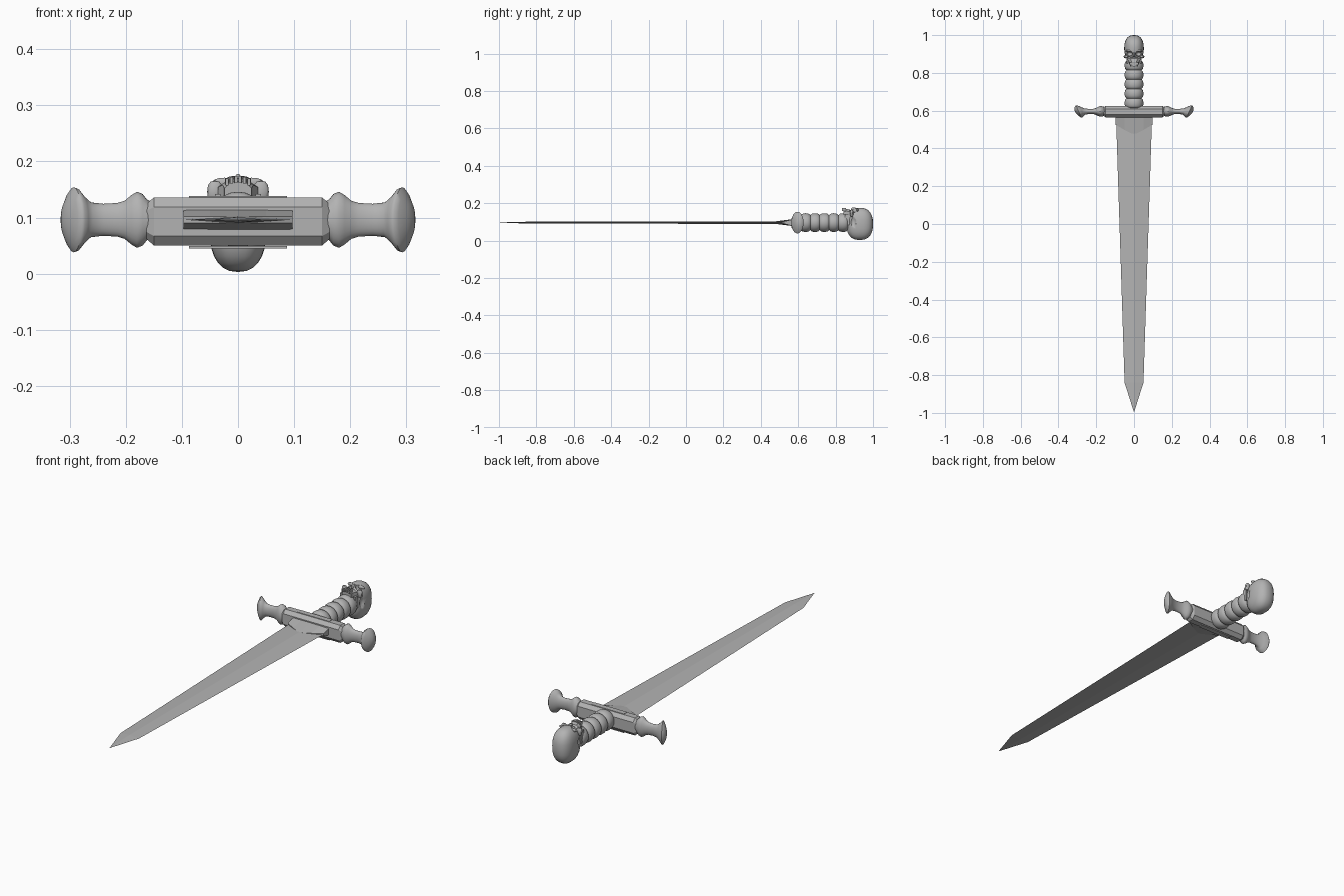
import bpy, bmesh, math
from mathutils import Vector

if "Cube" in bpy.data.objects:
    bpy.data.objects.remove(bpy.data.objects["Cube"])

ZC = 0.096
steel = bpy.data.materials.new("grey_steel")
steel.diffuse_color = (0.45, 0.45, 0.45, 1)
steel.use_nodes = True
steel.node_tree.nodes["Principled BSDF"].inputs["Base Color"].default_value = steel.diffuse_color


def finish(name, bm, angle=30):
    bmesh.ops.recalc_face_normals(bm, faces=bm.faces)
    me = bpy.data.meshes.new(name)
    bm.to_mesh(me)
    bm.free()
    ob = bpy.data.objects.new(name, me)
    bpy.context.collection.objects.link(ob)
    me.materials.append(steel)
    bpy.ops.object.select_all(action='DESELECT')
    ob.select_set(True)
    bpy.context.view_layer.objects.active = ob
    if angle:
        bpy.ops.object.shade_smooth_by_angle(angle=math.radians(angle))
    return ob


def loft(name, rings, angle=30):
    """Skin a list of equal-length point rings and cap both ends."""
    bm = bmesh.new()
    vs = [[bm.verts.new(p) for p in r] for r in rings]
    n = len(rings[0])
    for a, b in zip(vs, vs[1:]):
        for i in range(n):
            j = (i + 1) % n
            bm.faces.new((a[i], a[j], b[j], b[i]))
    bm.faces.new(vs[0])
    bm.faces.new(vs[-1])
    return finish(name, bm, angle)


def spow(v, e):
    return math.copysign(abs(v) ** e, v)


def ellipsoid(name, c, r, e=1.0, seg=24, angle=40):
    """Ellipsoid; e below 1 makes it boxier."""
    bm = bmesh.new()
    bmesh.ops.create_uvsphere(bm, u_segments=seg, v_segments=seg // 2, radius=1)
    for v in bm.verts:
        v.co = Vector([c[i] + r[i] * spow(v.co[i], e) for i in range(3)])
    return finish(name, bm, angle)


def box(name, c, size, taper=1.0):
    """Box whose x width shrinks by taper towards -y."""
    bm = bmesh.new()
    bmesh.ops.create_cube(bm, size=1)
    for v in bm.verts:
        t = taper if v.co.y < 0 else 1
        v.co = Vector((c[0] + v.co.x * size[0] * t, c[1] + v.co.y * size[1],
                       c[2] + v.co.z * size[2]))
    return finish(name, bm, 0)


# Blade: thin diamond section tapering to a point
loft("blade", [[(-w, y, ZC), (0, y, ZC + h), (w, y, ZC), (0, y, ZC - h)]
               for y, w, h in [(0.57, 0.095, 0.007), (0.53, 0.094, 0.007),
                               (-0.84, 0.05, 0.005), (-0.995, 0.0008, 0.0008)]], 0)

# Blade collar: wedge with a V-shaped lower edge
cols = [(-0.097, 0.525), (-0.05, 0.498), (0, 0.472), (0.05, 0.498), (0.097, 0.525)]
loft("blade_collar", [[(x, 0.575, ZC - 0.019), (x, 0.575, ZC + 0.019),
                       (x, y, ZC + 0.006), (x, y, ZC - 0.006)] for x, y in cols], 0)

# Guard block: long bar with chamfered edges and ends
octa = [(-0.03, -0.026), (-0.03, 0.026), (-0.015, 0.043), (0.015, 0.043),
        (0.03, 0.026), (0.03, -0.026), (0.015, -0.043), (-0.015, -0.043)]
loft("guard_block", [[(x, 0.595 + y * s, 0.093 + z * s) for y, z in octa]
                     for x, s in [(-0.163, 0.72), (-0.15, 1), (0.15, 1), (0.163, 0.72)]], 0)
for side, z in (("upper", 0.136), ("lower", 0.047)):
    box("guard_plate_" + side, (0, 0.595, z), (0.175, 0.026, 0.004))

# Guard arms: turned oval spindles with slanted flared caps: x, y radius, z radius, slant
arm = [(0.15, 0.024, 0.03, 0), (0.162, 0.025, 0.036, 0), (0.17, 0.028, 0.046, 0),
       (0.18, 0.028, 0.05, 0), (0.19, 0.024, 0.044, 0), (0.202, 0.018, 0.034, 0),
       (0.215, 0.014, 0.03, 0), (0.24, 0.0135, 0.0285, 0.1), (0.262, 0.017, 0.031, 0.2),
       (0.275, 0.025, 0.042, 0.35), (0.287, 0.032, 0.056, 0.45), (0.293, 0.033, 0.058, 0.45),
       (0.299, 0.029, 0.05, 0.45), (0.308, 0.018, 0.03, 0.45), (0.313, 0.006, 0.01, 0.45)]
for side, s in (("left", -1), ("right", 1)):
    rings = []
    for x, ry, rz, k in arm:
        ring = []
        for i in range(24):
            a = math.tau * i / 24
            dy = ry * math.cos(a)
            ring.append((s * (x + k * dy), 0.596 + dy, ZC + rz * math.sin(a)))
        rings.append(ring)
    loft("guard_arm_" + side, rings, 45)

# Grip: row of rounded ridges
rings = []
for i in range(41):
    r = 0.040 + 0.010 * math.sqrt(abs(math.sin(math.pi * i / 8)))
    rings.append([(r * math.cos(math.tau * j / 24), 0.615 + 0.25 * i / 40,
                   ZC + r * math.sin(math.tau * j / 24)) for j in range(24)])
loft("grip", rings, 50)

# Skull pommel, face towards +z and crown towards +y
cranium = ellipsoid("skull_cranium", (0, 0.929, 0.089), (0.052, 0.071, 0.086), 0.82, 28)
cutters = []
for s in (-1, 1):
    cutters.append(ellipsoid("eye_cutter", (s * 0.024, 0.902, 0.17), (0.016, 0.013, 0.03), 1, 16))
    cutters.append(ellipsoid("temple_cutter", (s * 0.06, 0.893, 0.1), (0.022, 0.018, 0.035), 1, 16))
cutters.append(ellipsoid("nose_cutter", (0, 0.879, 0.168), (0.008, 0.012, 0.02), 1, 12))
for c in cutters:
    m = cranium.modifiers.new("cut", 'BOOLEAN')
    m.operation = 'DIFFERENCE'
    m.object = c
    c.hide_render = True
    c.hide_viewport = True

# Face: cheeks, brows, nose bridge, jaw and teeth
for side, s in (("left", -1), ("right", 1)):
    ellipsoid("cheekbone_" + side, (s * 0.041, 0.886, 0.146), (0.014, 0.009, 0.02), 0.8, 12)
    ellipsoid("brow_" + side, (s * 0.024, 0.917, 0.162), (0.022, 0.006, 0.009), 0.9, 12)
    box("jaw_side_" + side, (s * 0.036, 0.862, 0.112), (0.01, 0.024, 0.06))
ellipsoid("nose_bridge", (0, 0.896, 0.167), (0.006, 0.014, 0.011), 0.9, 12)
loft("upper_jaw", [[(-w, y, 0.11), (w, y, 0.11), (w, y, z - 0.014),
                    (w * 0.5, y, z - 0.002), (-w * 0.5, y, z - 0.002), (-w, y, z - 0.014)]
                   for y, w, z in [(0.842, 0.024, 0.166), (0.858, 0.027, 0.172),
                                   (0.875, 0.036, 0.168), (0.89, 0.036, 0.15)]], 0)
for i in range(6):
    x = (i - 2.5) * 0.0078
    box("tooth", (x, 0.845, 0.168 - 12 * x * x), (0.0066, 0.02, 0.012), 0.8)
